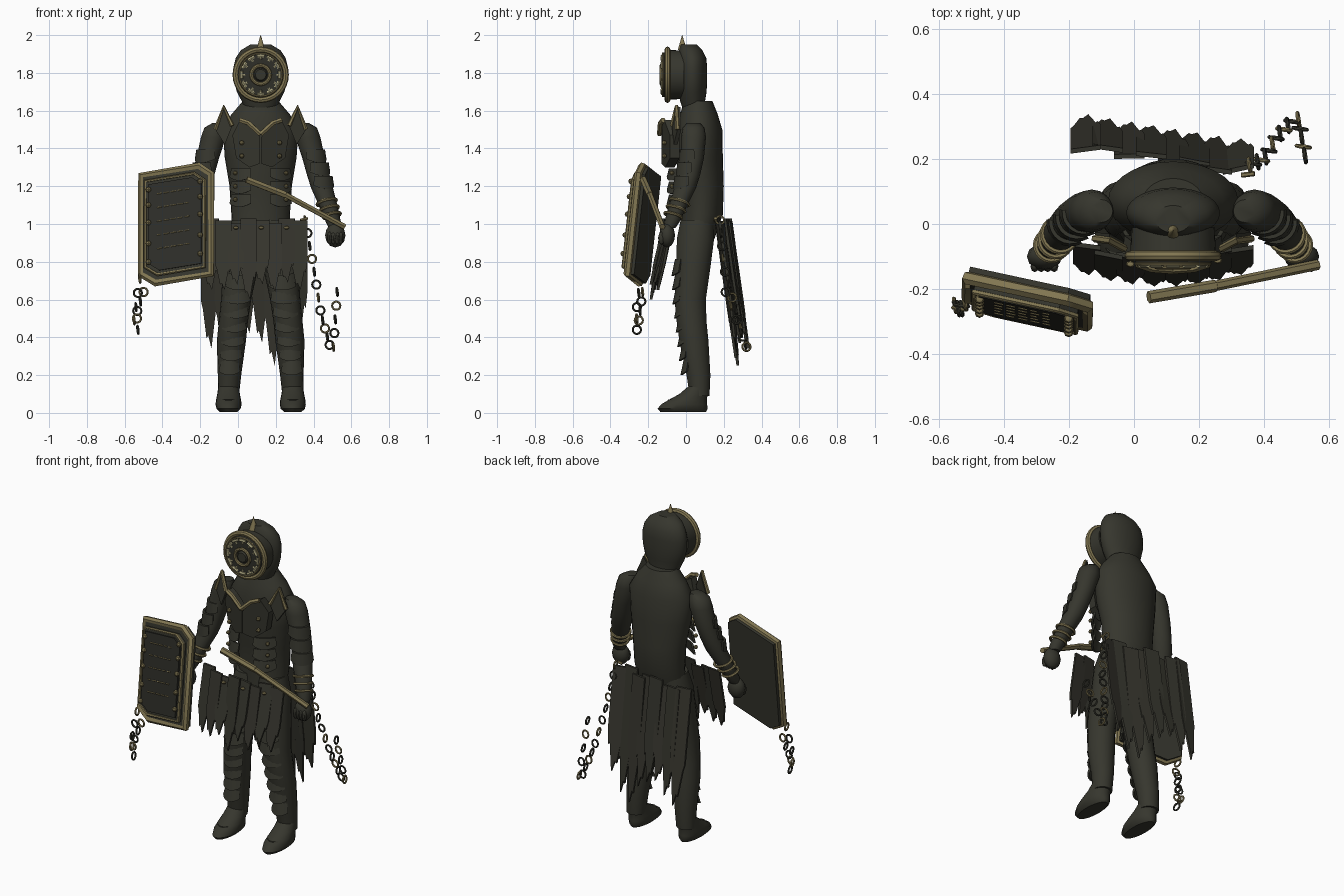
import bpy, bmesh, math, random
from mathutils import Vector, Matrix

random.seed(4)
CX = 0.12  # centre line of the body
if "Cube" in bpy.data.objects:
    bpy.data.objects.remove(bpy.data.objects["Cube"])


def material(name, rgb):
    m = bpy.data.materials.new(name)
    m.use_nodes = True
    m.diffuse_color = (*rgb, 1)
    m.node_tree.nodes["Principled BSDF"].inputs["Base Color"].default_value = (*rgb, 1)
    return m


DARK = material("dark_iron", (0.037, 0.037, 0.027))
CLOTH = material("dark_cloth", (0.036, 0.035, 0.026))
PANEL = material("black_panel", (0.028, 0.028, 0.022))
GOLD = material("old_brass", (0.225, 0.185, 0.085))
PALE = material("pale_brass", (0.48, 0.44, 0.25))


def finish(name, bm, mat, smooth=True):
    bmesh.ops.recalc_face_normals(bm, faces=bm.faces)
    me = bpy.data.meshes.new(name)
    bm.to_mesh(me)
    bm.free()
    ob = bpy.data.objects.new(name, me)
    me.materials.append(mat)
    bpy.context.collection.objects.link(ob)
    if smooth:
        bpy.ops.object.select_all(action='DESELECT')
        ob.select_set(True)
        bpy.context.view_layer.objects.active = ob
        bpy.ops.object.shade_smooth_by_angle(angle=math.radians(40))
    return ob


def loft(name, rings, mat, n=20):
    """Stack of level ellipses (x, y, z, rx, ry), capped at both ends."""
    bm = bmesh.new()
    loops = []
    for x, y, z, rx, ry in rings:
        loops.append([bm.verts.new((x + rx * math.cos(a), y + ry * math.sin(a), z))
                      for a in (2 * math.pi * i / n for i in range(n))])
    for p, q in zip(loops, loops[1:]):
        for i in range(n):
            bm.faces.new((p[i], p[(i + 1) % n], q[(i + 1) % n], q[i]))
    bm.faces.new(loops[0])
    bm.faces.new(loops[-1])
    return finish(name, bm, mat)


def ball(name, loc, size, mat, n=12):
    bm = bmesh.new()
    bmesh.ops.create_uvsphere(bm, u_segments=n, v_segments=max(4, n // 2), radius=1,
                              matrix=Matrix.Translation(loc) @ Matrix.Diagonal((*size, 1)))
    return finish(name, bm, mat)


def cone(name, a, b, r1, r2, mat, n=24):
    a, b = Vector(a), Vector(b)
    rot = (b - a).to_track_quat('Z', 'Y').to_matrix().to_4x4()
    bm = bmesh.new()
    bmesh.ops.create_cone(bm, cap_ends=True, segments=n, radius1=r1, radius2=r2,
                          depth=(b - a).length, matrix=Matrix.Translation((a + b) / 2) @ rot)
    return finish(name, bm, mat)


def ring(name, loc, axis, R, r, mat, n=32, m=8):
    """Torus about an axis."""
    frame = Matrix.Translation(loc) @ Vector(axis).to_track_quat('Z', 'Y').to_matrix().to_4x4()
    bm = bmesh.new()
    g = [[bm.verts.new(frame @ Vector(((R + r * math.cos(b)) * math.cos(a),
                                       (R + r * math.cos(b)) * math.sin(a), r * math.sin(b))))
          for b in (2 * math.pi * j / m for j in range(m))] for a in (2 * math.pi * i / n for i in range(n))]
    for i in range(n):
        for j in range(m):
            k, l = (i + 1) % n, (j + 1) % m
            bm.faces.new((g[i][j], g[k][j], g[k][l], g[i][l]))
    return finish(name, bm, mat)


def trim(name, pts, r, mat, closed=False):
    """Mitred bar along a path."""
    cu = bpy.data.curves.new(name, 'CURVE')
    cu.dimensions, cu.bevel_depth, cu.bevel_resolution, cu.use_fill_caps = '3D', r, 1, True
    sp = cu.splines.new('POLY')
    sp.points.add(len(pts) - 1)
    sp.use_cyclic_u = closed
    for p, c in zip(sp.points, pts):
        p.co = (*c, 1)
    tmp = bpy.data.objects.new(name, cu)
    bpy.context.collection.objects.link(tmp)
    bm = bmesh.new()
    bm.from_mesh(bpy.data.meshes.new_from_object(tmp.evaluated_get(bpy.context.evaluated_depsgraph_get())))
    bpy.data.objects.remove(tmp)
    return finish(name, bm, mat)


def slab(name, pts, push, mat):
    """Flat outline thickened along a vector."""
    bm = bmesh.new()
    f = bm.faces.new([bm.verts.new(p) for p in pts])
    g = bmesh.ops.extrude_face_region(bm, geom=[f])
    bmesh.ops.translate(bm, verts=[v for v in g["geom"] if isinstance(v, bmesh.types.BMVert)], vec=push)
    return finish(name, bm, mat, False)


def band(name, x, y, z0, z1, rx, ry, flare, span, mat, turn=0, n=8):
    """Curved armour plate wrapping the front, flared and dipped at its lower edge."""
    bm = bmesh.new()
    rows = []
    for z, k, t in ((z1, 0, 0), (z0, flare, 0), (z0, flare, 0.012), (z1, 0, 0.012)):
        row = []
        for i in range(n + 1):
            s = 2 * i / n - 1
            a = -math.pi / 2 + turn + s * span
            dip = 0.02 * (s * s) if z == z0 else 0
            row.append(bm.verts.new((x + (rx + k - t) * math.cos(a), y + (ry + k - t) * math.sin(a), z + dip)))
        rows.append(row)
    for p, q in zip(rows, rows[1:] + rows[:1]):
        for i in range(n):
            bm.faces.new((p[i], p[i + 1], q[i + 1], q[i]))
    bm.faces.new([r[0] for r in rows])
    bm.faces.new([r[-1] for r in rows])
    return finish(name, bm, mat)


# Body and hooded head
loft("torso", [(CX, y, z, rx, ry) for z, rx, ry, y in (
    (0.92, .15, .09, .06), (1.05, .155, .11, .085), (1.2, .165, .115, .085), (1.35, .19, .125, .07),
    (1.5, .2, .122, .07), (1.58, .155, .1, .068), (1.65, .095, .075, .065))], DARK, 28)
loft("hood", [(CX, y, z, rx, ry) for z, rx, ry, y in (
    (1.6, .085, .06, .045), (1.65, .1, .066, .035), (1.7, .126, .074, .035), (1.76, .141, .077, .035),
    (1.83, .144, .078, .034), (1.88, .132, .074, .033), (1.92, .105, .062, .025),
    (1.95, .055, .042, .015))], DARK, 28)
cone("head_spike", (CX, -.02, 1.92), (CX, -.02, 2.0), .024, .001, GOLD, 12)

# Round mask with ringed dial
cone("mask_back", (CX, -.01, 1.79), (CX, -.105, 1.79), .128, .132, DARK, 32)
cone("mask_dial", (CX, -.1, 1.79), (CX, -.122, 1.79), .122, .116, PANEL, 32)
for nm, y, R, r in (("mask_rim", -.098, .133, .016), ("dial_outer_ring", -.122, .114, .005),
                    ("dial_inner_ring", -.13, .049, .01)):
    ring(nm, (CX, y, 1.79), (0, 1, 0), R, r, GOLD)
cone("dial_hub", (CX, -.12, 1.79), (CX, -.135, 1.79), .036, .028, DARK)
for i in range(12):
    a = math.pi * i / 6
    c, s = math.cos(a), math.sin(a)
    P = lambda r, w: (CX + r * c - w * s, -.126, 1.79 + r * s + w * c)
    trim("dial_tooth", [P(.1, -.02), P(.1, .02)], .0085, PALE)
    trim("dial_spoke", [P(.08, 0), P(.098, 0)], .006, PALE)

# Chest, waist bands and collar trim
for s in (-1, 1):
    X = lambda o: CX + s * o
    slab("chest_plate", [(X(o), -.085 - d, z) for o, z, d in (
        (.003, 1.46, .045), (.07, 1.53, .04), (.11, 1.55, .03), (.15, 1.47, 0), (.13, 1.35, 0), (.06, 1.3, .025),
        (.003, 1.32, .045))], (0, .05, 0), DARK)
    trim("collar_trim", [(X(0), -.14, 1.475), (X(.065), -.135, 1.535), (X(.11), -.12, 1.55)], .014, GOLD)
    for z in (1.43, 1.36):
        ball("chest_stud", (X(.1), -.115, z), (.013,) * 3, GOLD, 8)
    for z in (1.26, 1.19, 1.12):
        band("waist_band", X(.05), .055, z - .03, z + .035, .125, .145, .012, .5, DARK, s * .5)
        ball("waist_stud", (X(.135), -.075, z + .01), (.012,) * 3, GOLD, 8)
    # Pointed shoulder plate
    pts = [(X(.15), -.075, 1.52), (X(.195), -.05, 1.62), (X(.24), -.045, 1.5), (X(.19), -.065, 1.42)]
    slab("shoulder_plate", pts, (0, .02, 0), DARK)
    trim("shoulder_trim", pts[:3], .012, GOLD)

    # Arm, hand and wrist straps
    loft("arm", [(X(o), y, z, r, r) for o, y, z, r in (
        (.22, .04, 1.535, .035), (.24, .04, 1.51, .058), (.25, .04, 1.46, .066), (.28, .035, 1.35, .06),
        (.305, .015, 1.26, .06), (.325, -.005, 1.19, .058), (.36, -.045, 1.09, .048), (.385, -.075, 1.01, .04),
        (.39, -.085, .98, .03))], DARK, 16)
    ball("hand", (X(.395), -.1, .94), (.054, .042, .064), DARK)
    for i in range(4):
        ball("finger", (X(.365 + .02 * i), -.13, .925), (.013, .018, .035), DARK, 8)
    for o, y, z, r in ((.35, -.035, 1.115, .053), (.363, -.053, 1.08, .05), (.377, -.068, 1.045, .047)):
        ring("wrist_strap", (X(o), y, z), (s * -.25, .3, 1), r, .008, GOLD, 20, 6)
    for o, y, z in ((.275, .035, 1.36), (.295, .02, 1.29), (.315, .005, 1.22)):
        band("arm_plate", X(o), y, z - .035, z + .035, .066, .066, .008, 1.1, DARK, s * .6)

    # Leg, shin plates and foot
    loft("leg", [(X(o), y, z, r, q) for o, y, z, r, q in (
        (.075, .06, 1.02, .08, .09), (.09, .05, .92, .095, .1), (.105, .04, .78, .094, .092), (.13, .022, .6, .08, .084),
        (.145, .03, .48, .077, .08), (.155, .042, .38, .077, .078), (.165, .066, .2, .062, .064),
        (.17, .072, .09, .055, .053))], DARK, 18)
    for i in range(8):
        z = .78 - .075 * i
        o, y = .105 + .0085 * i, .03 + .003 * max(0, i - 2) * 2
        band("leg_plate", X(o), y, z - .055, z + .035, .082 - .0035 * i, .088 - .0025 * i, .019, .85, DARK)
    loft("foot", [(X(o), y, z, rx, ry) for o, y, z, rx, ry in (
        (.17, -.015, .004, .045, .12), (.17, -.018, .022, .064, .132), (.17, -.01, .045, .069, .122),
        (.17, .01, .07, .066, .1), (.17, .04, .1, .06, .075), (.17, .068, .14, .054, .056))], DARK)
    for y, z in ((-.1, .045), (-.065, .06), (-.03, .075)):
        band("foot_plate", X(.17), y + .05, z - .02, z + .025, .045, .045, .014, 1.0, DARK)


# Ragged skirt strips, front and back, each running down to a long point
def strip(name, x, w, top, low, z1, z0):
    out = [(-.5, 1), (.5, 1), (.5, .4), (.4, .25), (.32, .28), (.08, 0), (-.1, .1), (-.2, .08), (-.4, .3), (-.5, .36)]
    yaw = random.uniform(-.25, .25)
    pts = [(x + u * w, low + (top - low) * v + u * w * yaw, z0 + (z1 - z0) * v) for u, v in out]
    slab(name, pts, (0, .014, 0), CLOTH)


for i, z in enumerate((.65, .65, .68, .6, .68, .64, .69, .65)):
    x = -.145 + .067 * i
    top = -.06 - .05 * (1 - ((x - .09) / .28) ** 2)
    strip("front_skirt_strip", x, .086, top - .01 * (i % 2), top - .082, 1.03 - .012 * (i % 3), z)
    if i in (2, 4, 6):
        ball("skirt_stud", (x, top - .02, .98), (.014, .01, .01), GOLD, 8)
for i, z in enumerate((.34, .38, .45, .42, .37, .25, .29, .4)):
    x = -.148 + .067 * i
    top = .185 - (x - .085) * .16
    strip("back_skirt_strip", x, .094, top + .014 * (i % 2), top + .1, 1.03 - .015 * (i % 3), z)
trim("skirt_bracket", [(.33, .15, 1.02), (.37, .155, 1.03)], .008, GOLD)

# Staff in the left hand
trim("staff", [(.045, -.225, 1.235), (.25, -.19, 1.155)], .019, GOLD)
trim("staff_grip", [(.25, -.19, 1.155), (.565, -.125, .985)], .016, GOLD)

# Slanted shield
U, V = Vector((.185, -.04, .03)), Vector((0, .032, .29))
N = U.cross(V).normalized()
O = Vector((-.325, -.23, .995))
at = lambda u, v, w=0: O + U * u + V * v + N * w
edge = [(-1, 1), (.65, 1), (1, .82), (1, -1), (-.58, -1), (-1, -.8)]
slab("shield_board", [at(u, v, -.028) for u, v in edge], N * .05, DARK)
trim("shield_rim", [at(u, v, .008) for u, v in edge], .021, GOLD, True)
slab("shield_panel", [at(u * .86, v * .88, .02) for u, v in edge], N * .022, DARK)
trim("shield_inner_frame", [at(u * .85, v * .87, .042) for u, v in edge], .009, GOLD, True)
slab("shield_center", [at(u * .76, v * .8, .042) for u, v in edge], N * .009, PANEL)
for v in (-.62, -.28, .1, .42, .7):
    for u in (-.74, .74):
        ball("shield_bolt", at(u, v, .055), (.015,) * 3, GOLD, 8)
for r in range(5):
    for c in range(5):
        a = -.5 + .2 * c
        trim("shield_dash", [at(a, .6 - .25 * r, .052), at(a + random.uniform(.1, .16), .6 - .25 * r, .052)],
             .0035, GOLD)


# Hanging chains, links turned alternately
def chain(name, path, count):
    path = [Vector(p) for p in path]
    for i in range(count):
        t = i * (len(path) - 1) / (count - 1)
        k = min(int(t), len(path) - 2)
        axis = (.15, 1, .1) if i % 2 else (1, .15, .1)
        ring(name, path[k].lerp(path[k + 1], t - k), axis, .022, .0055, GOLD if i % 3 == 0 else DARK, 14, 6)


chain("skirt_chain", [(.355, .18, 1.02), (.4, .2, .77), (.44, .27, .52), (.485, .315, .36)], 12)
chain("skirt_chain_end", [(.505, .32, .35), (.525, .21, .64)], 5)
chain("shield_chain", [(-.52, -.24, .71), (-.54, -.26, .56), (-.53, -.26, .44)], 5)
chain("shield_chain_end", [(-.55, -.25, .49), (-.5, -.23, .64)], 4)
